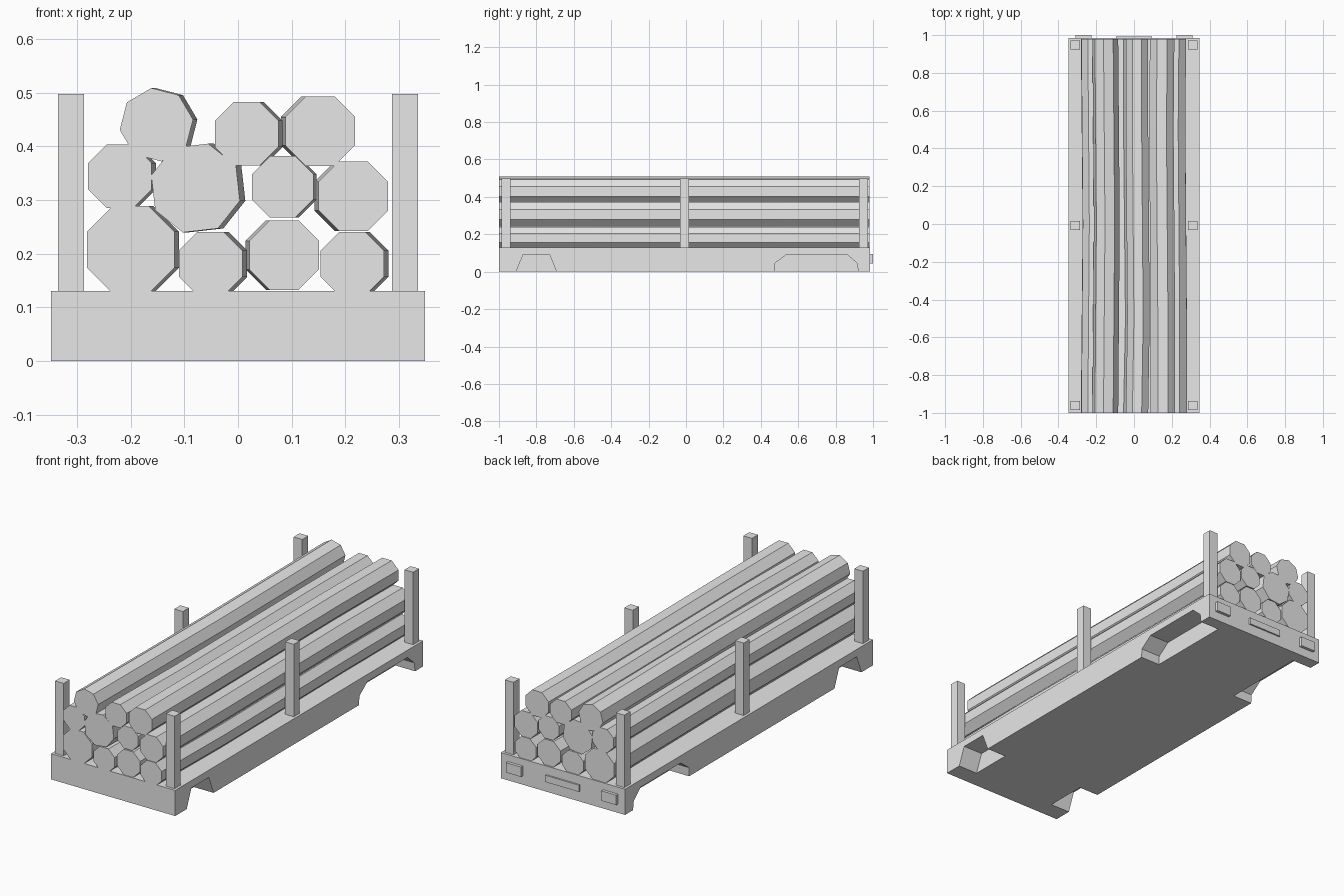
import bpy, bmesh
from math import sin, cos, radians
from mathutils import Vector

default = bpy.data.objects.get("Cube")
if default:
    bpy.data.objects.remove(default, do_unlink=True)

grey = bpy.data.materials.new("plain grey")
grey.use_nodes = True
grey.diffuse_color = (0.8, 0.8, 0.8, 1)
grey.node_tree.nodes["Principled BSDF"].inputs["Base Color"].default_value = (0.8, 0.8, 0.8, 1)


def finish(name, bm):
    bmesh.ops.recalc_face_normals(bm, faces=bm.faces)
    mesh = bpy.data.meshes.new(name)
    bm.to_mesh(mesh)
    bm.free()
    mesh.materials.append(grey)
    obj = bpy.data.objects.new(name, mesh)
    bpy.context.collection.objects.link(obj)
    return obj


def loft(name, rings):
    """Skin a list of point rings and cap both ends."""
    bm = bmesh.new()
    loops = [[bm.verts.new(p) for p in ring] for ring in rings]
    count = len(loops[0])
    for a, b in zip(loops, loops[1:]):
        for i in range(count):
            j = (i + 1) % count
            bm.faces.new((a[i], a[j], b[j], b[i]))
    bm.faces.new(loops[0])
    bm.faces.new(loops[-1])
    return finish(name, bm)


def box(name, x0, x1, y0, y1, z0, z1):
    base = [(x0, y0), (x1, y0), (x1, y1), (x0, y1)]
    return loft(name, [[(x, y, z) for x, y in base] for z in (z0, z1)])


# Deck with wheel arches cut into both sides
FRONT, BACK, DECK_TOP, HALF = -1.0, 0.985, 0.13, 0.348
deck = box("deck", -HALF, HALF, FRONT, BACK, 0, DECK_TOP)
arches = {
    "front": [(-0.92, -0.03), (-0.87, 0.093), (-0.73, 0.093), (-0.68, -0.03)],
    "rear": [(0.47, -0.03), (0.475, 0.045), (0.54, 0.093),
             (0.86, 0.093), (0.915, 0.045), (0.925, -0.03)],
}
cutters = []
for label, profile in arches.items():
    for side in (-1, 1):
        rings = [[(side * x, y, z) for y, z in profile] for x in (HALF - 0.11, HALF + 0.1)]
        cutter = loft(label + "_arch_cutter", rings)
        cutter.hide_render = True
        cutters.append(cutter)
        cut = deck.modifiers.new("arch", "BOOLEAN")
        cut.operation = "DIFFERENCE"
        cut.solver = "EXACT"
        cut.object = cutter
bpy.context.view_layer.objects.active = deck
for name in [m.name for m in deck.modifiers]:
    bpy.ops.object.modifier_apply(modifier=name)
for cutter in cutters:
    bpy.data.objects.remove(cutter, do_unlink=True)

# Stakes along both sides
for place, y in (("front", -0.962), ("middle", -0.008), ("rear", 0.948)):
    for side, sign in (("left", 1), ("right", -1)):
        x = sign * 0.311
        box(f"{place}_{side}_stake", x - 0.024, x + 0.024, y - 0.024, y + 0.024, DECK_TOP, 0.497)

# Tail lamps and rear plate
for side, sign in (("left", 1), ("right", -1)):
    x = sign * 0.267
    box(side + "_tail_lamp", x - 0.042, x + 0.042, BACK - 0.005, 1.0, 0.045, 0.095)
box("rear_plate", -0.095, 0.095, BACK - 0.005, 0.993, 0.052, 0.086)

# Logs: x, z, radius, turn in degrees, sideways bend, station where the bend peaks
logs = [
    (-0.200, 0.207, 0.088, 22.5, 0.009, 2),
    (-0.051, 0.181, 0.064, 22.5, 0.009, 1),
    (0.086, 0.197, 0.070, 22.5, -0.007, 3),
    (0.213, 0.181, 0.064, 22.5, 0.008, 1),
    (-0.220, 0.344, 0.064, 22.5, 0.008, 2),
    (-0.079, 0.322, 0.086, 29.0, 0.010, 1),
    (0.083, 0.324, 0.062, 22.5, 0.006, 2),
    (0.215, 0.307, 0.070, 22.5, -0.008, 3),
    (-0.152, 0.440, 0.069, 8.0, 0.008, 2),
    (0.016, 0.423, 0.064, 22.5, 0.008, 1),
    (0.153, 0.428, 0.070, 22.5, -0.008, 3),
]
stations = (FRONT, -0.5, 0.0, 0.5, 0.98)
for n, (x, z, r, turn, bend, peak) in enumerate(logs, 1):
    rings = []
    for s, y in enumerate(stations):
        shift = bend * max(0, 1 - abs(s - peak) / 2)
        if s == 0:
            shift = 0
        angles = [radians(turn + 45 * k) for k in range(8)]
        rings.append([Vector((x + shift + r * cos(a), y, z + r * sin(a))) for a in angles])
    loft(f"log_{n}", rings)
